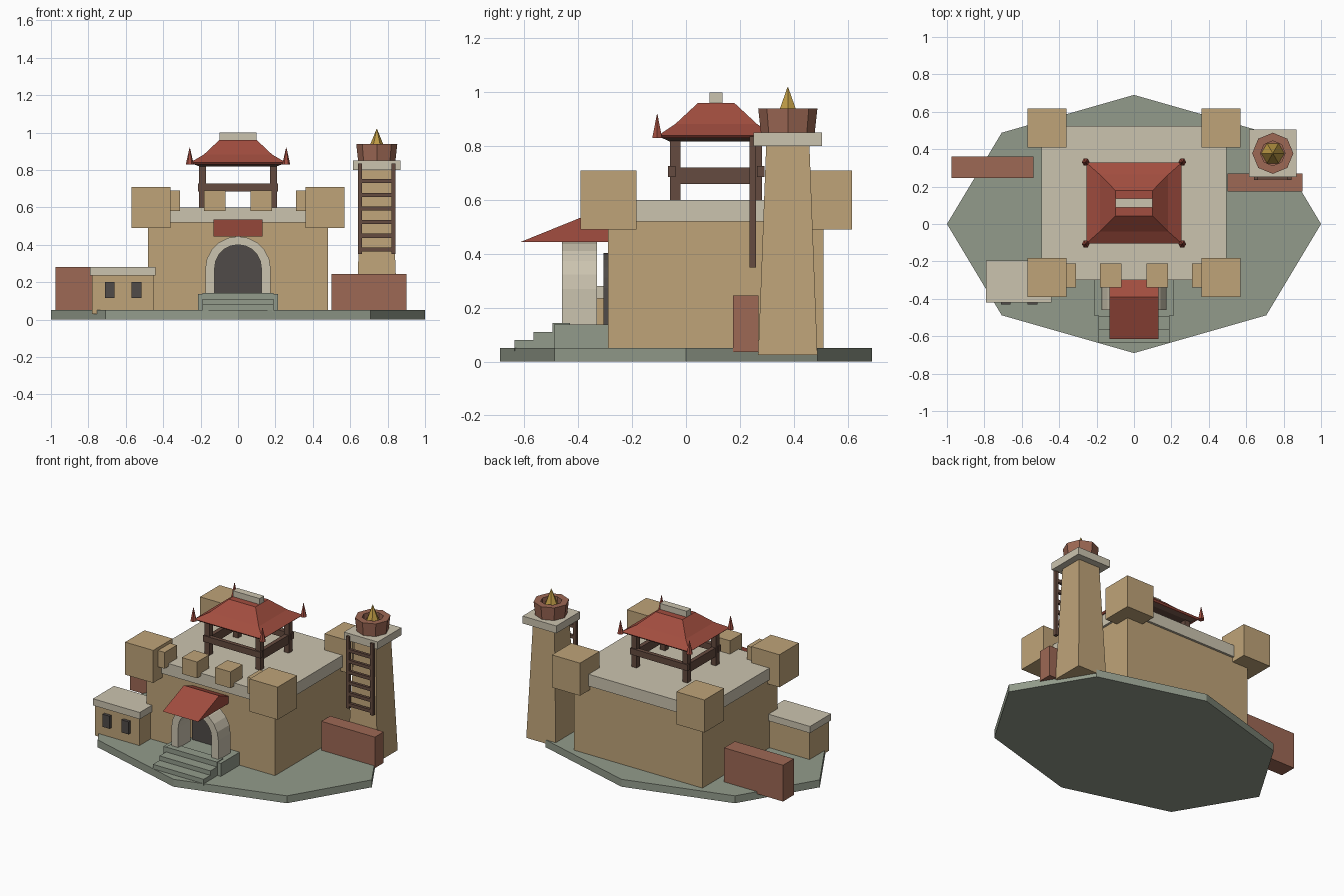
import bpy, bmesh
from math import sin, cos, pi

if "Cube" in bpy.data.objects:
    bpy.data.objects.remove(bpy.data.objects["Cube"])


def mat(name, rgb):
    m = bpy.data.materials.new(name)
    m.diffuse_color = (*rgb, 1)
    m.use_nodes = True
    m.node_tree.nodes["Principled BSDF"].inputs["Base Color"].default_value = m.diffuse_color
    return m


SAND = mat("sandstone", (0.52, 0.37, 0.19))
PALE = mat("pale_stone", (0.60, 0.55, 0.43))
SLATE = mat("grey_green_stone", (0.29, 0.33, 0.26))
BRICK = mat("brick", (0.34, 0.14, 0.09))
RED = mat("red_tile", (0.36, 0.075, 0.05))
WOOD = mat("dark_wood", (0.13, 0.07, 0.05))
DARK = mat("dark_opening", (0.08, 0.07, 0.065))
GOLD = mat("gold", (0.52, 0.33, 0.06))


def loft(name, rings, material):
    """Skin equal-length rings of points and cap both ends."""
    bm = bmesh.new()
    vs = [[bm.verts.new(p) for p in r] for r in rings]
    n = len(vs[0])
    for a, b in zip(vs, vs[1:]):
        for i in range(n):
            j = (i + 1) % n
            bm.faces.new((a[i], a[j], b[j], b[i]))
    bm.faces.new(vs[0][::-1])
    bm.faces.new(vs[-1])
    bmesh.ops.recalc_face_normals(bm, faces=bm.faces)
    me = bpy.data.meshes.new(name)
    bm.to_mesh(me)
    bm.free()
    me.materials.append(material)
    ob = bpy.data.objects.new(name, me)
    bpy.context.collection.objects.link(ob)
    return ob


def rect(cx, cy, hx, hy, z):
    return [(cx - hx, cy - hy, z), (cx + hx, cy - hy, z), (cx + hx, cy + hy, z), (cx - hx, cy + hy, z)]


def ngon(cx, cy, rx, ry, z, n):
    return [(cx + rx * cos(2 * pi * i / n), cy + ry * sin(2 * pi * i / n), z) for i in range(n)]


def box(name, x0, x1, y0, y1, z0, z1, material):
    c = ((x0 + x1) / 2, (y0 + y1) / 2, (x1 - x0) / 2, (y1 - y0) / 2)
    return loft(name, [rect(*c, z0), rect(*c, z1)], material)


def cone(name, cx, cy, r, z0, z1, n, material):
    return loft(name, [ngon(cx, cy, r, r, z0, n), ngon(cx, cy, 0.001, 0.001, z1, n)], material)


def extrude_y(name, profile, y0, y1, material):
    return loft(name, [[(x, y, z) for x, z in profile] for y in (y0, y1)], material)


def arch(r, zc, z0, n=10):
    return [(r, z0)] + [(r * cos(pi * i / n), zc + r * sin(pi * i / n)) for i in range(n + 1)] + [(-r, z0)]


# Ground plate
loft("ground_plate", [ngon(0, 0, 1, 0.69, z, 8) for z in (0, 0.05)], SLATE)

# Main hall with terrace slab, corner blocks and battlements
box("main_hall", -0.48, 0.48, -0.29, 0.51, 0.04, 0.53, SAND)
box("terrace_slab", -0.495, 0.495, -0.30, 0.525, 0.52, 0.60, PALE)
for s in (-1, 1):
    for y in (-0.287, 0.513):
        box("corner_block", s * 0.465 - 0.105, s * 0.465 + 0.105, y - 0.104, y + 0.104, 0.49, 0.71, SAND)
    for x in (0.125, 0.367):
        box("battlement", s * x - 0.057, s * x + 0.057, -0.34, -0.21, 0.58, 0.69, SAND)

# Rooftop pavilion frame
PY = 0.112
for s in (-1, 1):
    for t in (-1, 1):
        x, y = s * 0.19, PY + t * 0.152
        box("pavilion_post", x - 0.019, x + 0.019, y - 0.019, y + 0.019, 0.60, 0.83, WOOD)
        cone("roof_corner_spike", s * 0.258, PY + t * 0.219, 0.021, 0.83, 0.92, 6, RED)
    box("side_rail", s * 0.19 - 0.014, s * 0.19 + 0.014, PY - 0.17, PY + 0.17, 0.66, 0.72, WOOD)
    y = PY + s * 0.165
    box("front_back_rail", -0.215, 0.215, y - 0.014, y + 0.014, 0.685, 0.727, WOOD)

# Pavilion hipped roof, dark soffit and ridge cap
loft("pavilion_soffit", [rect(0, PY, 0.205, 0.175, 0.818), rect(0, PY, 0.25, 0.212, 0.836)], WOOD)
loft("pavilion_roof", [rect(0, PY, *r) for r in
     ((0.245, 0.207, 0.83), (0.255, 0.216, 0.84), (0.183, 0.152, 0.882), (0.1, 0.068, 0.96))], RED)
box("ridge_cap", -0.1, 0.1, PY - 0.024, PY + 0.024, 0.95, 1.0, PALE)

# Watchtower: tapered shaft, cap slab, hollow crown and gold spire
TX, TY = 0.742, 0.378
loft("tower_shaft", [rect(TX, TY, 0.11, 0.11, 0.025), rect(TX, TY, 0.08, 0.08, 0.81)], SAND)
box("tower_cap", TX - 0.126, TX + 0.126, TY - 0.127, TY + 0.127, 0.80, 0.85, PALE)
loft("tower_crown", [ngon(TX, TY, r, r, z, 8) for r, z in
     ((0.10, 0.85), (0.11, 0.94), (0.066, 0.94), (0.066, 0.87))], BRICK)
cone("tower_spire", TX, TY, 0.062, 0.87, 1.02, 6, GOLD)

# Ladder on the tower front
for s in (-1, 1):
    x = TX + s * 0.09
    box("ladder_rail", x - 0.011, x + 0.011, 0.236, 0.26, 0.35, 0.835, WOOD)
for i in range(6):
    z = 0.375 + i * 0.073
    box("ladder_rung", TX - 0.09, TX + 0.09, 0.238, 0.257, z - 0.011, z + 0.011, WOOD)

# Side boundary walls
box("right_wall", 0.5, 0.9, 0.175, 0.27, 0.035, 0.245, BRICK)
box("left_wall", -0.977, -0.537, 0.245, 0.36, 0.035, 0.28, BRICK)

# Annex hut with windows
box("annex_hut", -0.78, -0.45, -0.41, -0.205, 0.03, 0.24, SAND)
box("annex_roof_slab", -0.79, -0.44, -0.42, -0.195, 0.235, 0.28, PALE)
for x in (-0.685, -0.543):
    box("annex_window", x - 0.026, x + 0.026, -0.43, -0.40, 0.115, 0.20, DARK)

# Entrance platform and steps
box("entry_platform", -0.215, 0.215, -0.49, -0.285, 0.04, 0.138, SLATE)
for y, z in ((-0.637, 0.08), (-0.566, 0.11), (-0.496, 0.143)):
    box("entry_step", -0.19, 0.19, y, -0.43, 0.04, z, SLATE)

# Freestanding arch, door behind it and gabled canopy
extrude_y("entry_arch", arch(0.175, 0.27, 0.13) + arch(0.125, 0.275, 0.13)[::-1], -0.46, -0.33, PALE)
extrude_y("door_recess", arch(0.13, 0.273, 0.05), -0.306, -0.28, DARK)
canopy = [(-0.615, 0.444), (-0.165, 0.444), (-0.39, 0.535)]
loft("entry_canopy", [[(x, y, z) for y, z in canopy] for x in (-0.132, 0.132)], RED)
